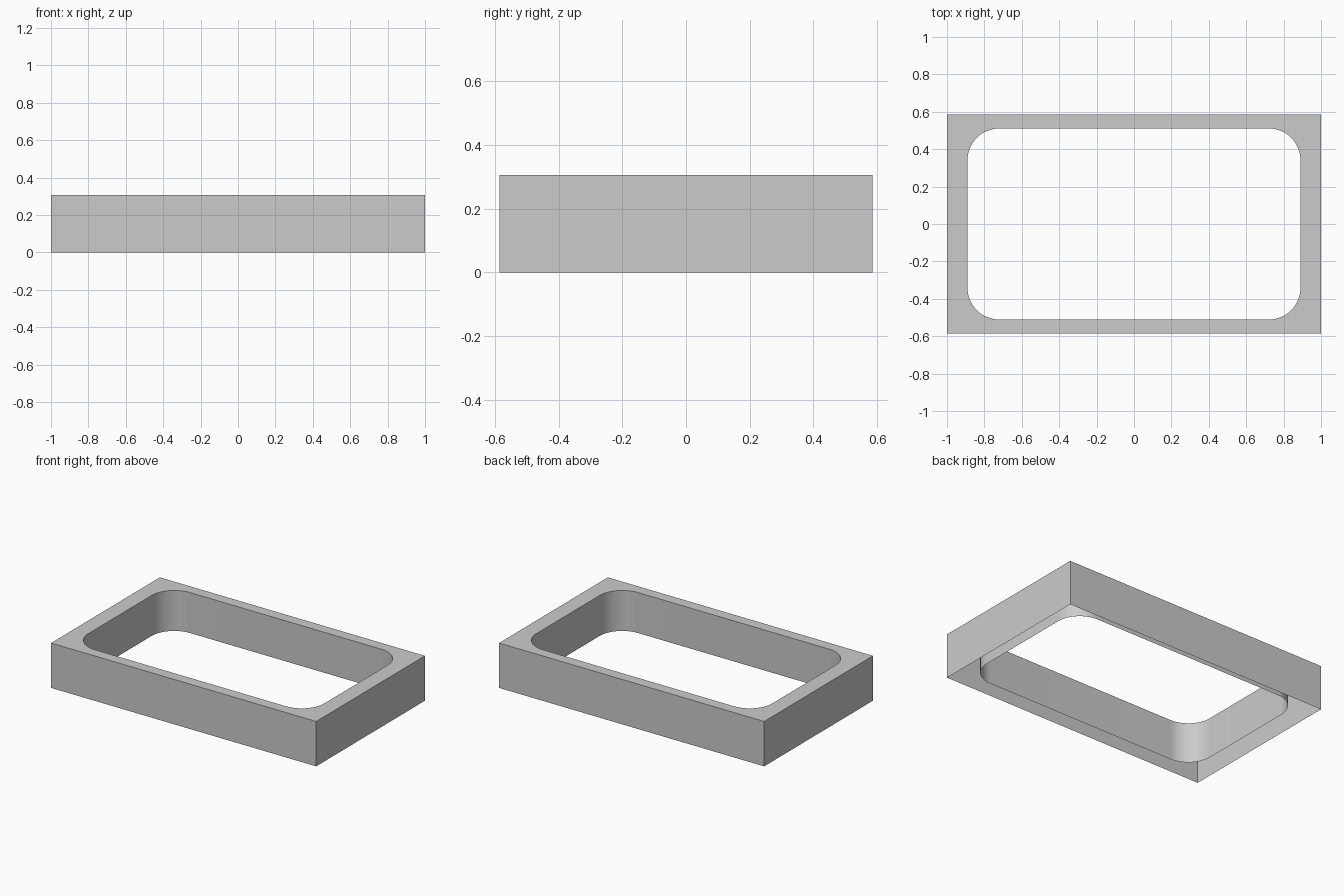
import bpy, bmesh
from math import sin, cos, pi, radians

if "Cube" in bpy.data.objects:
    bpy.data.objects.remove(bpy.data.objects["Cube"])

HX, HY, H = 1.0, 0.586, 0.306        # outer half sizes and height
IX, IY, R, LIP = 0.89, 0.511, 0.17   , 0.03  # opening, corner radius, gap under inner wall
SEG = 16
SIGNS = [(1, 1), (-1, 1), (-1, -1), (1, -1)]

bm = bmesh.new()


def ring(points, z):
    return [bm.verts.new((x, y, z)) for x, y in points]


def walls(upper, lower, smooth):
    n = len(upper)
    for i in range(n):
        j = (i + 1) % n
        bm.faces.new((upper[i], lower[i], lower[j], upper[j])).smooth = smooth


outer = [(sx * HX, sy * HY) for sx, sy in SIGNS]
inner = []
for k, (sx, sy) in enumerate(SIGNS):
    for i in range(SEG + 1):
        a = (k + i / SEG) * pi / 2
        inner.append((sx * (IX - R) + R * cos(a), sy * (IY - R) + R * sin(a)))

outer_top, outer_low = ring(outer, H), ring(outer, 0)
inner_top, inner_low = ring(inner, H), ring(inner, LIP)

# Thin outer walls and rounded opening wall, open underneath
walls(outer_top, outer_low, False)
walls(inner_top[::-1], inner_low[::-1], True)

# Top rim: a fan at each corner and one quad along each side
n = len(inner_top)
for k in range(4):
    s = k * (SEG + 1)
    for i in range(s, s + SEG):
        bm.faces.new((outer_top[k], inner_top[i + 1], inner_top[i]))
    nxt = (k + 1) % 4
    bm.faces.new((outer_top[k], outer_top[nxt],
                  inner_top[(s + SEG + 1) % n], inner_top[s + SEG]))

bmesh.ops.recalc_face_normals(bm, faces=bm.faces)
top = max(bm.faces, key=lambda f: f.calc_center_median().z)
if top.normal.z < 0:
    bmesh.ops.reverse_faces(bm, faces=bm.faces)

mesh = bpy.data.meshes.new("frame_shell")
bm.to_mesh(mesh)
bm.free()
frame = bpy.data.objects.new("frame_shell", mesh)
bpy.context.collection.objects.link(frame)
bpy.context.view_layer.objects.active = frame
frame.select_set(True)
bpy.ops.object.shade_smooth_by_angle(angle=radians(30))
